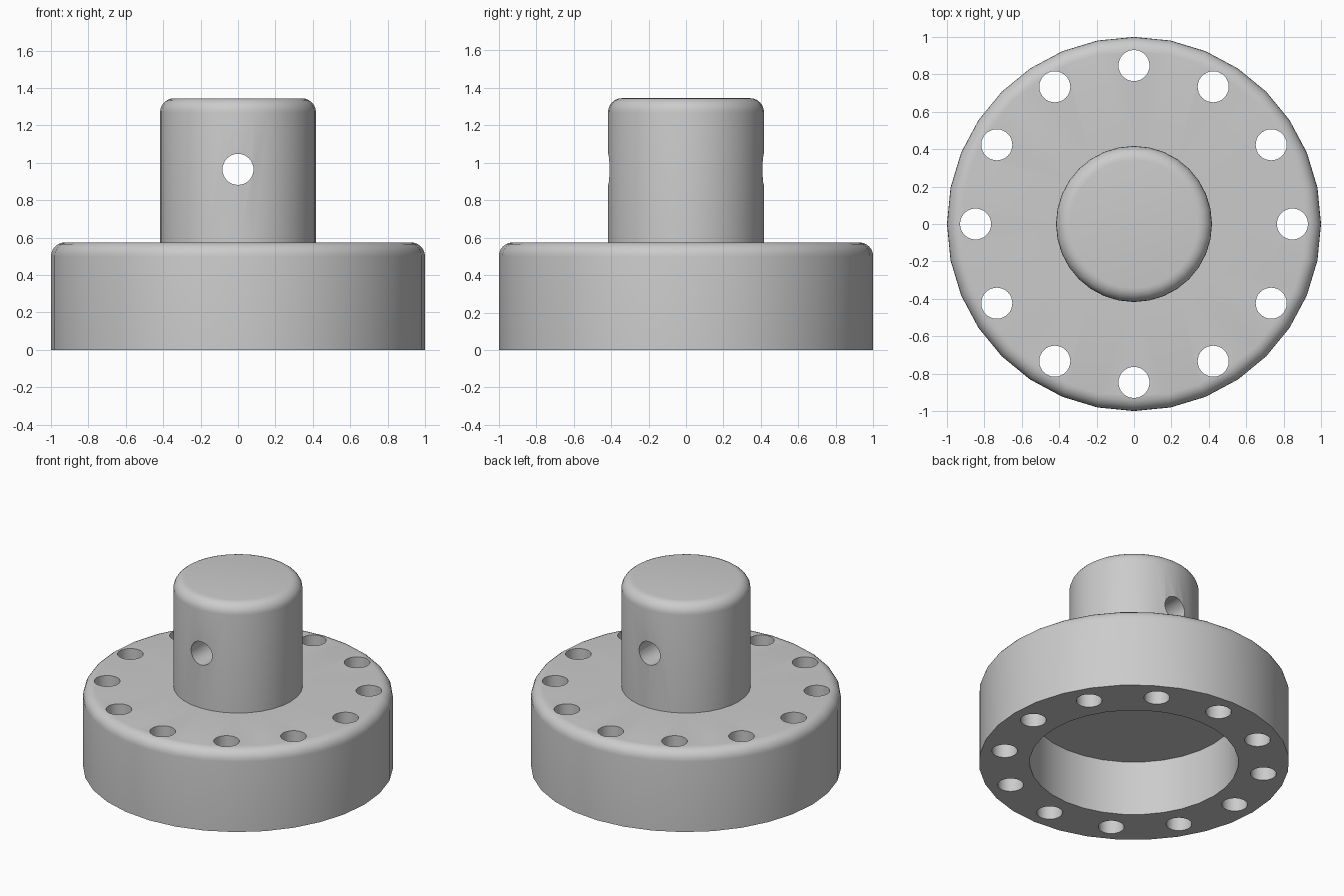
import bpy
import bmesh
from math import cos, sin, pi, tau, radians
from mathutils import Matrix, Vector

SEGMENTS = 32
FLANGE_R, FLANGE_TOP = 1.0, 0.575
HUB_R, HUB_TOP = 0.417, 1.345
RECESS_R, RECESS_DEPTH = 0.673, 0.39
HOLE_R, BOLT_CIRCLE, BOLTS = 0.083, 0.847, 12
PIN_HEIGHT = 0.965
ROUND = 0.075

cube = bpy.data.objects.get("Cube")
if cube:
    bpy.data.objects.remove(cube, do_unlink=True)

grey = bpy.data.materials.new("machined_grey")
grey.use_nodes = True
colour = (0.6, 0.6, 0.6, 1)
grey.diffuse_color = colour
grey.node_tree.nodes["Principled BSDF"].inputs["Base Color"].default_value = colour


def make_object(name, bm):
    bmesh.ops.recalc_face_normals(bm, faces=bm.faces)
    mesh = bpy.data.meshes.new(name)
    bm.to_mesh(mesh)
    bm.free()
    mesh.materials.append(grey)
    obj = bpy.data.objects.new(name, mesh)
    bpy.context.collection.objects.link(obj)
    return obj


def rounded_edge(radius, top, steps=6):
    """Quarter-round from the side wall up to the top face."""
    return [(radius - ROUND + ROUND * cos(pi / 2 * i / steps),
             top - ROUND + ROUND * sin(pi / 2 * i / steps))
            for i in range(steps + 1)]


def lathe(name, profile):
    bm = bmesh.new()
    verts = [bm.verts.new((r, 0, z)) for r, z in profile]
    edges = [bm.edges.new(pair) for pair in zip(verts, verts[1:])]
    bmesh.ops.spin(bm, geom=verts + edges, cent=(0, 0, 0), axis=(0, 0, 1),
                   angle=tau, steps=SEGMENTS, use_duplicate=False)
    bmesh.ops.remove_doubles(bm, verts=bm.verts, dist=0.0005)
    return make_object(name, bm)


def add_drill(bm, matrix, length):
    bmesh.ops.create_cone(bm, cap_ends=True, segments=SEGMENTS, radius1=HOLE_R,
                          radius2=HOLE_R, depth=length, matrix=matrix)


# Flange with its underside recess, and the hub, as one turned body
profile = [(0, RECESS_DEPTH), (RECESS_R, RECESS_DEPTH), (RECESS_R, 0), (FLANGE_R, 0)]
profile += rounded_edge(FLANGE_R, FLANGE_TOP)
profile += [(HUB_R, FLANGE_TOP)]
profile += rounded_edge(HUB_R, HUB_TOP)
profile += [(0, HUB_TOP)]
body = lathe("flanged_hub", profile)

# Drills: ring of bolt holes, and the cross pin hole through the hub
bm = bmesh.new()
for i in range(BOLTS):
    a = tau * i / BOLTS
    centre = Vector((BOLT_CIRCLE * cos(a), BOLT_CIRCLE * sin(a), FLANGE_TOP / 2))
    add_drill(bm, Matrix.Translation(centre), FLANGE_TOP + 0.2)
add_drill(bm, Matrix.Translation((0, 0, PIN_HEIGHT)) @ Matrix.Rotation(pi / 2, 4, 'X'), 1.2)
drills = make_object("hole_cutter", bm)
drills.hide_render = True

cut = body.modifiers.new("drilled_holes", 'BOOLEAN')
cut.operation = 'DIFFERENCE'
cut.solver = 'EXACT'
cut.object = drills

bpy.context.view_layer.objects.active = body
body.select_set(True)
bpy.ops.object.modifier_apply(modifier=cut.name)
bpy.data.objects.remove(drills, do_unlink=True)
bpy.ops.object.shade_smooth_by_angle(angle=radians(30))
